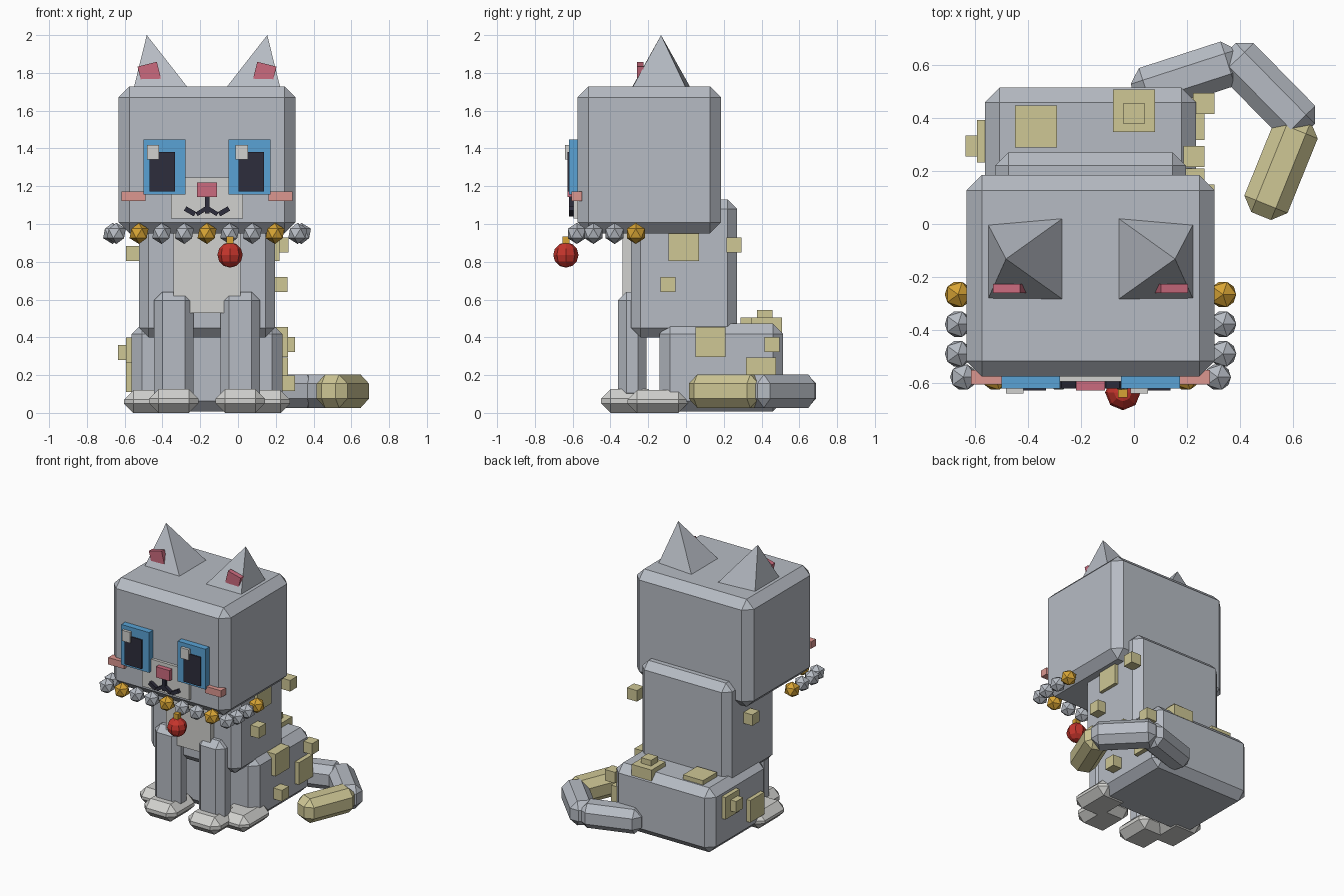
import bpy
import bmesh
from math import radians, atan2
from mathutils import Matrix, Vector

cube = bpy.data.objects.get("Cube")
if cube:
    bpy.data.objects.remove(cube, do_unlink=True)

MID = -0.164  # symmetry plane of the body


def material(name, *rgb):
    m = bpy.data.materials.new(name)
    m.use_nodes = True
    colour = (*rgb, 1)
    m.diffuse_color = colour
    node = next(n for n in m.node_tree.nodes if n.type == 'BSDF_PRINCIPLED')
    node.inputs["Base Color"].default_value = colour
    return m


grey = material("fur grey", .47, .5, .55)
pale = material("pale fur", .64, .64, .62)
straw = material("straw yellow", .62, .57, .3)
blue = material("eye blue", .1, .36, .66)
dark = material("dark", .027, .026, .045)
pink = material("pink", .6, .147, .21)
blush = material("blush", .72, .31, .28)
gold = material("gold", .68, .37, .035)
red = material("red", .56, .035, .025)


def finish(name, bm, mat, bevel=0):
    mesh = bpy.data.meshes.new(name)
    bmesh.ops.recalc_face_normals(bm, faces=bm.faces)
    bm.to_mesh(mesh)
    bm.free()
    mesh.materials.append(mat)
    ob = bpy.data.objects.new(name, mesh)
    bpy.context.collection.objects.link(ob)
    if bevel:
        mod = ob.modifiers.new("chamfer", 'BEVEL')
        mod.width = bevel
        mod.segments = 1
    return ob


def box(name, centre, size, mat, bevel=0, turn=0, axis='Y'):
    bm = bmesh.new()
    bmesh.ops.create_cube(bm, size=1, matrix=Matrix.Diagonal((*size, 1)))
    ob = finish(name, bm, mat, bevel)
    ob.matrix_world = Matrix.Translation(centre) @ Matrix.Rotation(turn, 4, axis)
    return ob


def pair(name, offset, y, z, size, mat, bevel=0, turn=0):
    for side, s in (("left", 1), ("right", -1)):
        box(f"{side}_{name}", (MID + s * offset, y, z), size, mat, bevel, s * turn)


def ball(name, centre, radius, mat, faceted=True):
    bm = bmesh.new()
    if faceted:
        bmesh.ops.create_icosphere(bm, subdivisions=1, radius=radius)
    else:
        bmesh.ops.create_uvsphere(bm, u_segments=8, v_segments=6, radius=radius)
    finish(name, bm, mat).location = centre


# Head, torso and haunches
box("head", (MID, -.195, 1.34), (.937, .76, .778), grey, .058)
box("torso", (MID, -.01, .765), (.72, .56, .73), grey, .05)
box("haunches", (MID, .187, .24), (.797, .655, .466), grey, .055)
box("chest_patch", (MID, -.3, .765), (.353, .07, .47), pale)

# Legs and paws
pair("front_leg", .176, -.285, .35, (.21, .15, .58), grey, .045)
pair("front_paw", .176, -.3, .063, (.26, .3, .126), pale, .05)
pair("back_paw", .31, -.15, .06, (.26, .32, .12), pale, .05)

# Ears: leaning four-sided spikes with a pink block on the front
for side, s in (("left", 1), ("right", -1)):
    bm = bmesh.new()
    tip = bm.verts.new((MID + s * .319, -.132, 2))
    base = [bm.verts.new((MID + s * x, y, 1.72))
            for x, y in ((.1, .025), (.388, 0), (.388, -.285), (.1, -.288))]
    bm.faces.new(base)
    for i in range(4):
        bm.faces.new((base[i], base[i - 1], tip))
    finish(f"{side}_ear", bm, grey)
pair("inner_ear", .306, -.243, 1.802, (.105, .034, .09), pink, turn=radians(14))

# Eyes and cheeks
pair("eye", .226, -.59, 1.302, (.222, .06, .291), blue)
pair("cheek", .388, -.578, 1.147, (.127, .055, .05), blush)
for side, x in (("left", .07), ("right", -.4)):
    box(f"{side}_pupil", (x, -.6, 1.277), (.135, .056, .211), dark)
    box(f"{side}_eye_glint", (x - .05, -.61, 1.38), (.065, .06, .077), pale)

# Muzzle, nose and mouth
box("muzzle", (MID, -.575, 1.138), (.38, .04, .216), pale)
box("nose", (MID, -.6, 1.182), (.108, .056, .077), pink)
box("mouth_line", (MID, -.6, 1.1), (.024, .04, .09), dark)
pair("mouth_inner", .03, -.6, 1.067, (.06, .04, .022), dark, turn=radians(32))
pair("mouth_outer", .09, -.6, 1.067, (.06, .04, .026), dark, turn=radians(-30))

# Bead collar with a pendant
for i in range(9):
    ball(f"front_bead_{i}", (MID + (i - 4) * .12, -.578, .95), .056,
         gold if i in (1, 4, 7) else grey)
for s in (-1, 1):
    for i in range(3):
        ball(f"side_bead_{s}_{i}", (MID + s * .5, -.49 + i * .112, .95), .056,
             gold if i == 2 else grey)
box("pendant_loop", (-.042, -.636, .91), (.036, .036, .05), gold)
ball("pendant", (-.042, -.636, .836), .067, red, faceted=False)

# Tail: three chamfered bars laid end to end
for name, a, b, mat in (
        ("tail_root", (0, .49), (.4, .62), grey),
        ("tail_middle", (.355, .655), (.655, .35), grey),
        ("tail_tip", (.63, .4), (.48, .03), straw)):
    a, b = Vector(a), Vector(b)
    d, c = b - a, (a + b) / 2
    box(name, (c.x, c.y, .115), (d.length, .176, .176), mat, .048,
        atan2(d.y, d.x), 'Z')

# Straw patches: wide plates set in the fur, and small cubes
SMALL, WIDE = .08, .16
side_plate = (SMALL, WIDE, WIDE)
top_plate = (WIDE, WIDE, SMALL)
patches = [
    ((.18, -.012, .885), side_plate),
    ((.226, .13, .376), side_plate),
    ((.226, .397, .213), side_plate),
    ((-.552, .313, .32), side_plate),
    ((-.552, .03, .19), side_plate),
    ((-.37, .368, .465), top_plate),
    ((0, .428, .465), top_plate),
]
cubes = [(.222, -.095, .68), (.227, .255, .888), (.263, .455, .363),
         (.263, .11, .157), (-.554, .05, .843), (-.596, .294, .32),
         (0, .417, .505)]
patches += [(c, (SMALL,) * 3) for c in cubes]
for i, (centre, size) in enumerate(patches):
    box(f"fur_patch_{i}", centre, size, straw)
